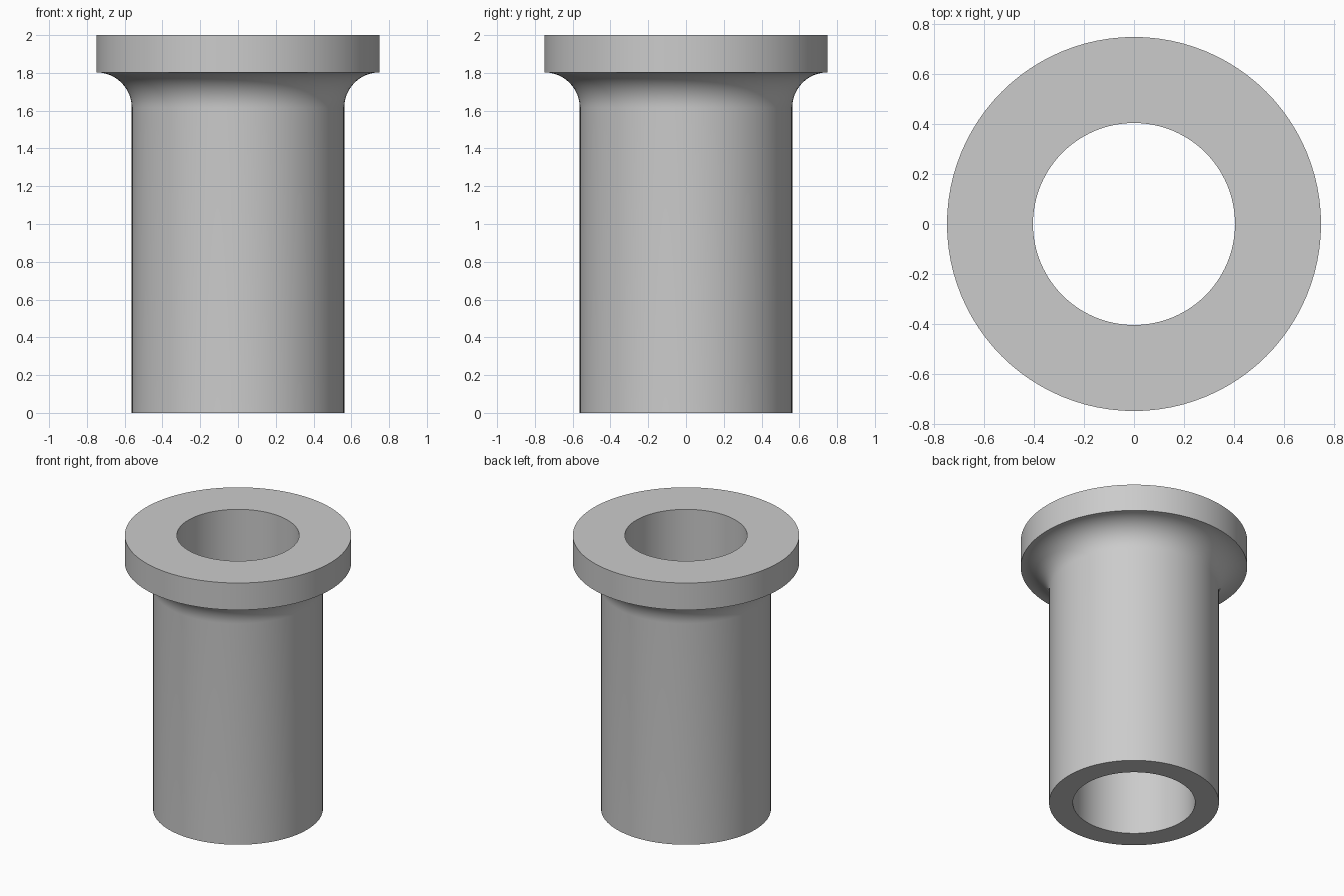
import bpy
import bmesh
from math import pi, cos, sin, radians

SEGMENTS = 96
FILLET_STEPS = 16
BORE, TUBE, FLANGE = 0.405, 0.5625, 0.75
HEIGHT, FLANGE_BASE = 2.0, 1.803

cube = bpy.data.objects.get("Cube")
if cube:
    bpy.data.objects.remove(cube, do_unlink=True)

# Plain grey material
grey = bpy.data.materials.new("grey")
grey.use_nodes = True
colour = (0.6, 0.6, 0.6, 1)
grey.diffuse_color = colour
grey.node_tree.nodes["Principled BSDF"].inputs["Base Color"].default_value = colour

# Cross-section: tube wall, concave fillet, flange rim, bore
fillet = FLANGE - TUBE
profile = [(BORE, 0), (TUBE, 0)]
for i in range(FILLET_STEPS + 1):
    a = pi - i / FILLET_STEPS * pi / 2
    profile.append((FLANGE + fillet * cos(a), FLANGE_BASE - fillet + fillet * sin(a)))
profile += [(FLANGE, HEIGHT), (BORE, HEIGHT)]

# Revolve the closed cross-section around z
bm = bmesh.new()
rings = []
for s in range(SEGMENTS):
    t = 2 * pi * s / SEGMENTS
    rings.append([bm.verts.new((r * cos(t), r * sin(t), z)) for r, z in profile])
n = len(profile)
for s in range(SEGMENTS):
    here, there = rings[s], rings[(s + 1) % SEGMENTS]
    for k in range(n):
        m = (k + 1) % n
        bm.faces.new((here[k], there[k], there[m], here[m]))
bmesh.ops.recalc_face_normals(bm, faces=bm.faces)

mesh = bpy.data.meshes.new("flanged_bushing")
bm.to_mesh(mesh)
bm.free()
mesh.materials.append(grey)
bushing = bpy.data.objects.new("flanged_bushing", mesh)
bpy.context.collection.objects.link(bushing)

# Smooth curved walls, sharp rims
bpy.ops.object.select_all(action="DESELECT")
bushing.select_set(True)
bpy.context.view_layer.objects.active = bushing
bpy.ops.object.shade_smooth_by_angle(angle=radians(30))
